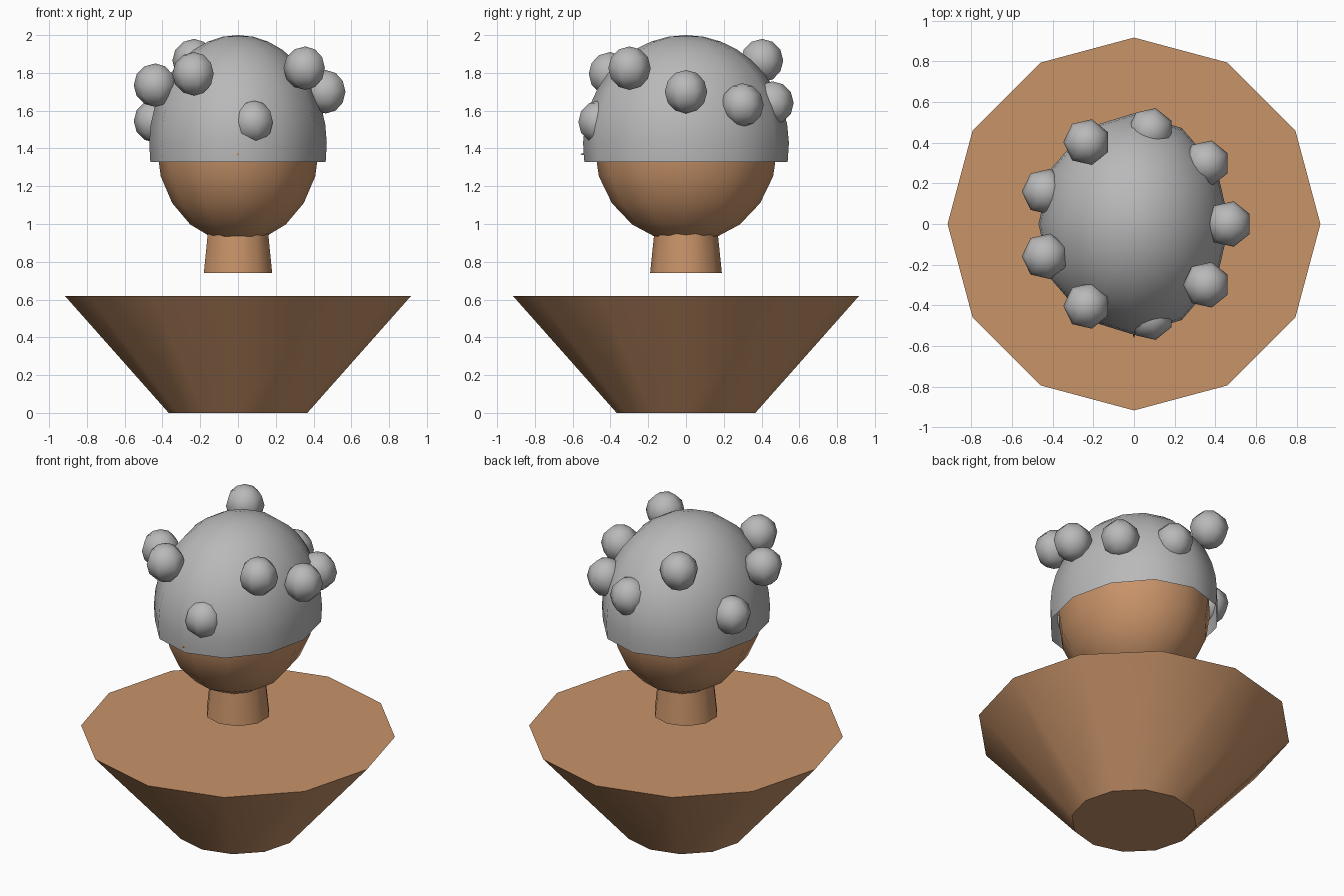
import bpy, bmesh
from math import sin, cos, pi, radians

if "Cube" in bpy.data.objects:
    bpy.data.objects.remove(bpy.data.objects["Cube"])


def material(name, rgb):
    m = bpy.data.materials.new(name)
    m.diffuse_color = (*rgb, 1)
    m.use_nodes = True
    m.node_tree.nodes["Principled BSDF"].inputs["Base Color"].default_value = m.diffuse_color
    return m


SKIN = material("skin tan", (0.578, 0.292, 0.141))
GREY = material("hair grey", (0.485, 0.485, 0.485))


def lathe(name, profile, sides, mat, loc=(0, 0, 0), scale=(1, 1), phase=0.0, caps=True):
    """Revolve (radius, z) points, listed bottom to top; radius 0 makes a pole."""
    bm = bmesh.new()
    rings = []
    for r, z in profile:
        if r < 1e-5:
            rings.append([bm.verts.new((0, 0, z))] * sides)
        else:
            rings.append([bm.verts.new((r * scale[0] * cos(phase + 2 * pi * i / sides),
                                        r * scale[1] * sin(phase + 2 * pi * i / sides), z))
                          for i in range(sides)])
    for a, b in zip(rings, rings[1:]):
        for i in range(sides):
            j = (i + 1) % sides
            quad = list(dict.fromkeys((a[i], a[j], b[j], b[i])))
            bm.faces.new(quad).smooth = True
    if caps:
        if profile[0][0] > 1e-5:
            bm.faces.new(rings[0][::-1])
        if profile[-1][0] > 1e-5:
            bm.faces.new(rings[-1])
    me = bpy.data.meshes.new(name)
    bm.to_mesh(me)
    bm.free()
    me.materials.append(mat)
    ob = bpy.data.objects.new(name, me)
    ob.location = loc
    bpy.context.collection.objects.link(ob)
    return ob


def arc(rz, rings, sweep=pi):
    """Unit-radius ellipse profile from angle `sweep` below the top up to the pole."""
    return [(sin(sweep * k / rings), rz * cos(sweep * k / rings)) for k in range(rings, 0, -1)] + [(0, rz)]


# Flared shoulder base and the floating neck
lathe("shoulder_base", [(0.367, 0), (0.917, 0.62)], 12, SKIN)
lathe("neck", [(0.19, 0.74), (0.16, 1.03)], 10, SKIN, phase=pi / 2)

# Head, and the nose whose tip just pokes through the hair
lathe("head", arc(0.51, 10), 12, SKIN, loc=(0, 0, 1.41), scale=(0.43, 0.485))
nose = lathe("nose", [(0.04, 0), (0, 0.122)], 6, SKIN, loc=(0, -0.44, 1.37))
nose.rotation_euler = (pi / 2, 0, 0)

# Open hair shell
lathe("hair_cap", arc(0.58, 10, pi * 0.55), 12, GREY, loc=(0, 0, 1.42),
      scale=(0.47, 0.545), caps=False)

# Ring of nine curls at varied heights
heights = [1.70, 1.63, 1.64, 1.865, 1.545, 1.735, 1.795, 1.54, 1.825]
for i, z in enumerate(heights):
    a = radians(40 * i)
    lathe(f"curl_{i + 1}", arc(0.115, 6), 7, GREY,
          loc=(0.465 * cos(a), 0.465 * sin(a), z), scale=(0.115, 0.115), phase=pi)
